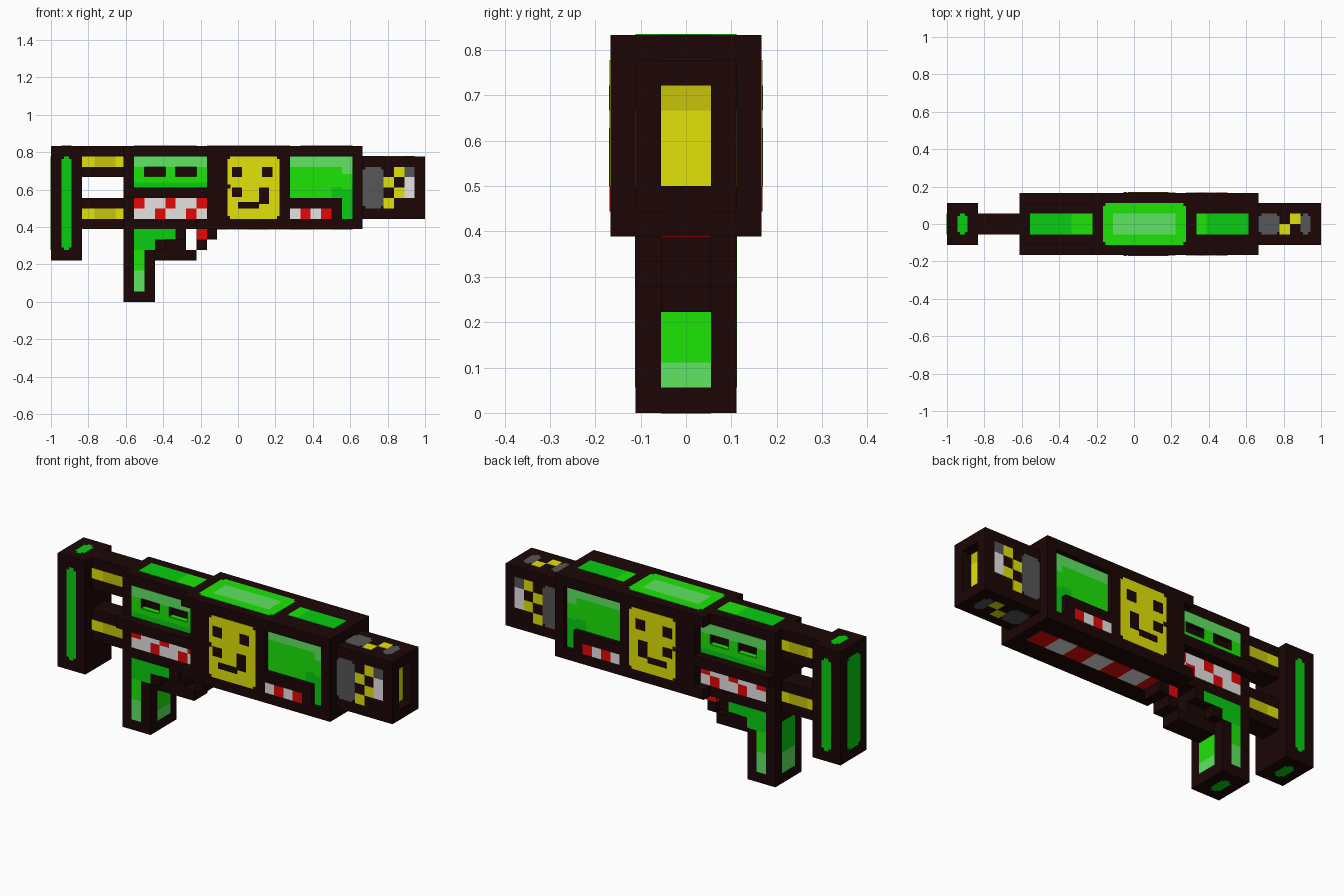
import bpy, bmesh
from mathutils import Vector

if "Cube" in bpy.data.objects:
    bpy.data.objects.remove(bpy.data.objects["Cube"])

U = 1 / 18          # one block of the model's grid
T = 0.03            # painted plate thickness, in blocks


def material(name, rgb):
    m = bpy.data.materials.new(name)
    lin = [c / 12.92 if c < 0.04 else ((c + 0.055) / 1.055) ** 2.4 for c in rgb]
    m.diffuse_color = (*lin, 1)
    m.use_nodes = True
    m.node_tree.nodes["Principled BSDF"].inputs["Base Color"].default_value = m.diffuse_color
    return m


MATS = {
    'k': material('dark_brown', (0.11, 0.025, 0.025)),
    'l': material('light_green', (0.37, 0.90, 0.38)),
    'g': material('bright_green', (0.11, 0.90, 0.03)),
    'm': material('mid_green', (0.03, 0.81, 0.06)),
    'y': material('yellow', (0.89, 0.89, 0.03)),
    'o': material('dark_yellow', (0.78, 0.77, 0.04)),
    'a': material('grey', (0.34, 0.34, 0.34)),
    'w': material('pale_grey', (0.90, 0.89, 0.89)),
    'r': material('red', (0.90, 0.03, 0.03)),
}


def boxes(name, items):
    """One object from boxes (x0, x1, y0, y1, z0, z1, colour) in blocks."""
    bm = bmesh.new()
    keys = sorted({b[6] for b in items})
    for x0, x1, y0, y1, z0, z1, key in items:
        vs = bmesh.ops.create_cube(bm, size=1)['verts']
        for v in vs:
            v.co = Vector(((x0 + x1) / 2 - 18 + v.co.x * (x1 - x0),
                           (y0 + y1) / 2 + v.co.y * (y1 - y0),
                           (z0 + z1) / 2 + v.co.z * (z1 - z0))) * U
        for f in {f for v in vs for f in v.link_faces}:
            f.material_index = keys.index(key)
    me = bpy.data.meshes.new(name)
    bm.to_mesh(me)
    bm.free()
    for k in keys:
        me.materials.append(MATS[k])
    ob = bpy.data.objects.new(name, me)
    bpy.context.collection.objects.link(ob)
    return ob


def block(name, x0, x1, w, z0, z1, key='k'):
    return boxes(name, [(x0, x1, -w, w, z0, z1, key)])


def cut(target, name, items):
    cutter = boxes(name, [(*i, 'k') for i in items])
    cutter.hide_render = True
    cutter.display_type = 'WIRE'
    mod = target.modifiers.new(name, 'BOOLEAN')
    mod.operation, mod.solver, mod.object = 'DIFFERENCE', 'EXACT', cutter


def rounded(a0, a1, b0, b1, c, r=0.25):
    """Rectangle with notched corners, as three rectangles."""
    return [(a0, a0 + r, b0 + r, b1 - r, c), (a0 + r, a1 - r, b0, b1, c),
            (a1 - r, a1, b0 + r, b1 - r, c)]


def sides(name, w, rects, t=T):
    """Plates (x0, x1, z0, z1, colour) on both flanks at y = -w and +w."""
    boxes(name, [(x0, x1, *sorted((s * (w - T), s * (w + t))), z0, z1, c)
                 for s in (-1, 1) for x0, x1, z0, z1, c in rects])


def level(name, z, rects):
    """Plates (x0, x1, y0, y1, colour) on a top or bottom face."""
    boxes(name, [(x0, x1, y0, y1, z - T, z + T, c) for x0, x1, y0, y1, c in rects])


def end(name, x, rects):
    """Plates (y0, y1, z0, z1, colour) on a face across x."""
    boxes(name, [(x - T, x + T, *r) for r in rects])


# Shoulder stock with green inlays
block('stock', 0, 3, 2, 4, 15)
sides('stock_side_inlay', 2, rounded(1, 2, 5, 14, 'm'))
end('stock_back_inlay', 0, rounded(-1, 1, 5, 14, 'm'))
for z in (4, 15):
    level('stock_cap_inlay', z, rounded(1, 2, -1, 1, 'm'))

# Two rods joining stock and body
for z in (7, 12):
    block('stock_rod', 3, 7, 1, z, z + 3)
    sides('rod_stripe', 1, [(3, 4.2, z + 1, z + 2, 'y'), (4.2, 6.2, z + 1, z + 2, 'o'),
                            (6.2, 7, z + 1, z + 2, 'y')])

# Rear body with shelf and eye slots
rear = block('rear_body', 7, 15, 2, 7, 15)
cut(rear, 'eye_cutter', [(x, x + 2, s - 0.5, s + 0.5, 12, 13)
                         for x in (9, 12) for s in (-2, 2)])
block('rear_shelf', 7, 15, 3, 10, 11)
sides('rear_green_panel', 2, [(8, 15, 13, 14, 'l'), (8, 9, 12, 13, 'g'),
                              (11, 12, 12, 13, 'g'), (14, 15, 12, 13, 'g'),
                              (8, 15, 11.5, 12, 'g'), (8, 15, 11, 11.5, 'm')])
boxes('eye_sill', [(x, x + 2, *sorted((s * 1.5, s * 2)), 12, 12.05, 'g')
                   for x in (9, 12) for s in (-1, 1)])
reds = {(8, 9), (11, 9), (14, 9), (10, 8), (13, 8)}
sides('rear_tooth_panel', 2, [(x, x + 1, z, z + 1, 'r' if (x, z) in reds else 'w')
                              for x in range(8, 15) for z in (8, 9)])

# Wide front body: core plus outer frame around the recessed windows
block('front_body_core', 15, 30, 2.5, 7, 15)
frame = [(15, 23, 7, 15), (29, 30, 7, 15), (23, 29, 14, 15), (23, 29, 7, 8), (23, 28, 8, 10)]
boxes('front_body_frame', [(x0, x1, *sorted((s * 2.5, s * 3)), z0, z1, 'k')
                           for s in (-1, 1) for x0, x1, z0, z1 in frame])
for z in (7, 14):
    block('body_lip', 14, 15, 3, z, z + 1)
sides('window', 2.5, [(23, 28, 13, 14, 'l'), (28, 29, 12.3, 14, 'l'),
                      (23, 28, 11, 13, 'g'), (28, 29, 10.8, 12.3, 'g'),
                      (23, 27, 10, 11, 'g'), (27, 28, 10, 11, 'm'),
                      (28, 29, 8, 10.8, 'm')])
sides('window_teeth', 3, [(23 + i, 24 + i, 8, 9, 'wrwr'[i]) for i in range(4)])

# Smiling square on each flank
sides('face_plate', 3, rounded(17, 22, 8, 14, 'y'))
sides('face_marks', 3, [(17.4, 18.4, 12, 13, 'k'), (20.3, 21.3, 12, 13, 'k'),
                        (17.4, 18.4, 10.1, 11, 'k'), (20, 21, 9.4, 11, 'k'),
                        (18, 20, 9, 9.6, 'k'), (17, 17.3, 10.9, 11.3, 'k')], 2 * T)

# Top inlays
level('top_inlay', 15, [(8, 12, -1, 1, 'm'), (12, 14, -1, 1, 'g'),
                        (15.25, 22.75, -2, -1, 'g'), (15.25, 22.75, 1, 2, 'g'),
                        (15, 16, -1.75, 1.75, 'g'), (22, 23, -1.75, 1.75, 'g'),
                        (16, 22, -1, 1, 'l'),
                        (24, 25, -1, 1, 'g'), (25, 29, -1, 1, 'm')])

# Red and pale stripes along the underside
level('belly_stripes', 7, [(28 - i, 29 - i, -1, 1, c)
                           for i, c in enumerate('rrwwrrwwrrwwr')])

# Muzzle with hollow end
muzzle = block('muzzle', 30, 36, 2, 8, 14)
cut(muzzle, 'bore_cutter', [(35, 37, -1, 1, 9, 13)])
end('bore_glow', 35, [(-1, 1, 9, 12, 'y'), (-1, 1, 12, 13, 'o')])
sides('muzzle_marks', 2, rounded(30, 32, 9, 13, 'a')
      + [(32, 33, 9, 10, 'y'), (32, 33, 11, 12, 'y'),
         (33, 34, 10, 11, 'y'), (33, 34, 12, 13, 'y'),
         (34, 35, 10, 12, 'w'), (34, 35, 12, 13, 'a')])
for z in (8, 14):
    level('muzzle_cap_marks', z, rounded(30, 32, -1, 1, 'a')
          + [(32, 33, -1, 0, 'y'), (33, 34, 0, 1, 'y')] + rounded(34, 35, -1, 1, 'a'))

# Grip
block('grip', 7, 10, 2, 0, 7)
block('grip_neck', 10, 13, 2, 6, 7)
block('grip_step', 10, 11, 2, 5, 6)
sides('grip_inlay', 2, [(8, 9, 1, 3, 'l'), (8, 9, 3, 5, 'g'),
                        (8, 10, 5, 6, 'm'), (8, 12, 6, 7, 'm')])
end('grip_front_inlay', 10, [(-1, 1, 1, 2, 'l'), (-1, 1, 2, 4, 'g')])
end('grip_back_inlay', 7, [(-1, 1, 1, 3, 'l'), (-1, 1, 3, 6, 'm')])
level('grip_base_inlay', 0, rounded(8, 9, -1, 1, 'm'))

# Trigger and guard
block('guard_bar', 10, 14, 1, 4, 5)
block('guard_rear', 11, 13, 1, 5, 6)
block('guard_front_low', 14, 15, 1, 5, 6)
block('guard_front_high', 15, 16, 1, 6, 7)
block('trigger', 14, 15, 1, 6, 7, 'r')
